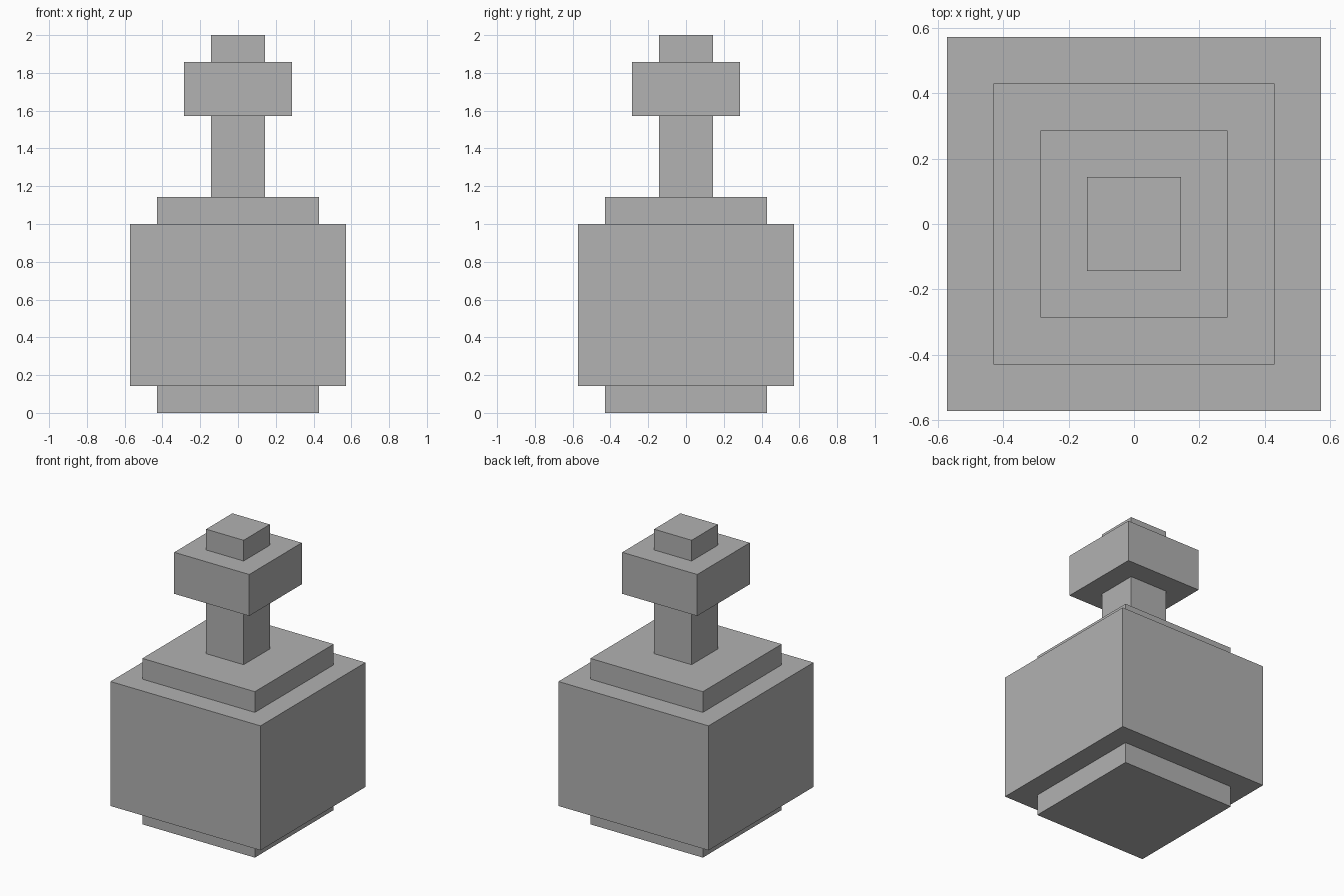
import bpy

# Remove the default cube
old = bpy.data.objects.get("Cube")
if old:
    bpy.data.objects.remove(old, do_unlink=True)

UNIT = 1 / 7  # block grid size

# Single grey material
grey = bpy.data.materials.new("plain_grey")
grey.use_nodes = True
colour = (0.445, 0.445, 0.445, 1)
grey.diffuse_color = colour
grey.node_tree.nodes["Principled BSDF"].inputs["Base Color"].default_value = colour


def block(name, width, bottom, height):
    """Square block centred on the z axis, sizes in grid units."""
    bpy.ops.mesh.primitive_cube_add(size=1, location=(0, 0, (bottom + height / 2) * UNIT))
    obj = bpy.context.object
    obj.name = name
    obj.scale = (width * UNIT, width * UNIT, height * UNIT)
    bpy.ops.object.transform_apply(location=False, rotation=False, scale=True)
    obj.data.materials.append(grey)


# Bottle parts stacked from the ground up: name, width, height
parts = [
    ("base", 6, 1),
    ("body", 8, 6),
    ("shoulder", 6, 1),
    ("neck", 2, 3),
    ("lip", 4, 2),
    ("stopper", 2, 1),
]
level = 0
for name, width, height in parts:
    block(name, width, level, height)
    level += height
